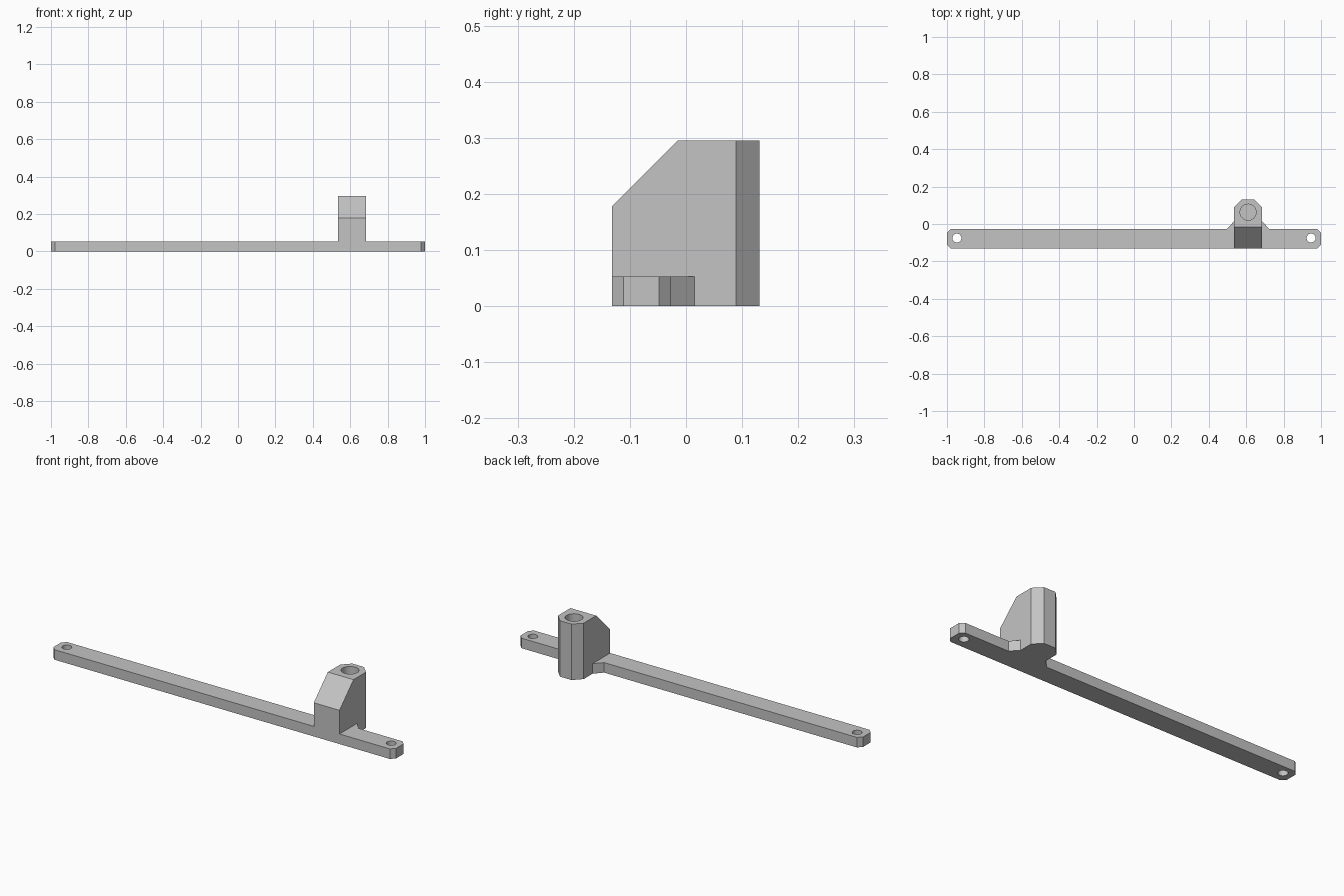
import bpy, bmesh, math
from mathutils import Vector

if "Cube" in bpy.data.objects:
    bpy.data.objects.remove(bpy.data.objects["Cube"])

grey = bpy.data.materials.new("plain grey")
grey.diffuse_color = (0.55, 0.55, 0.55, 1)
grey.use_nodes = True
grey.node_tree.nodes["Principled BSDF"].inputs["Base Color"].default_value = grey.diffuse_color

F, B = -0.132, -0.027      # front and back edges of the bar
T, H = 0.053, 0.295        # bar thickness, block height
CX, HW = 0.61, 0.075       # block centre and half width


def make_object(name, bm):
    bmesh.ops.recalc_face_normals(bm, faces=bm.faces)
    me = bpy.data.meshes.new(name)
    bm.to_mesh(me)
    bm.free()
    me.materials.append(grey)
    ob = bpy.data.objects.new(name, me)
    bpy.context.collection.objects.link(ob)
    return ob


def prism(outline, z0, z1):
    """Closed solid from a plan outline."""
    bm = bmesh.new()
    face = bm.faces.new([bm.verts.new((x, y, z0)) for x, y in outline])
    top = bmesh.ops.extrude_face_region(bm, geom=[face])["geom"]
    verts = [g for g in top if isinstance(g, bmesh.types.BMVert)]
    bmesh.ops.translate(bm, verts=verts, vec=(0, 0, z1 - z0))
    return bm


def circle(cx, cy, r, n=32):
    return [(cx + r * math.cos(2 * math.pi * i / n),
             cy + r * math.sin(2 * math.pi * i / n)) for i in range(n)]


def combine(target, other, operation):
    """Apply a boolean and remove the helper."""
    mod = target.modifiers.new(operation.lower(), 'BOOLEAN')
    mod.operation, mod.solver, mod.object = operation, 'EXACT', other
    bpy.context.view_layer.objects.active = target
    bpy.ops.object.modifier_apply(modifier=mod.name)
    bpy.data.objects.remove(other)


# Mounting bar with clipped ends and two flared gussets behind it
c, g = 0.021, 0.042
bar = make_object("mounting_bracket", prism([
    (-1 + c, F), (1 - c, F), (1, F + c), (1, B - c), (1 - c, B),
    (CX + HW + g - 0.004, B), (CX + HW, 0.015), (CX - HW, 0.015),
    (CX - HW - g + 0.004, B), (-1 + c, B), (-1, B - c), (-1, F + c)], 0, T))

# Socket block with clipped rear corners and a sloped front top
bm = prism([(CX - HW, F), (CX + HW, F), (CX + HW, 0.089), (CX + 0.034, 0.131),
            (CX - 0.034, 0.131), (CX - HW, 0.089)], 0, H)
cut = bmesh.ops.bisect_plane(bm, geom=bm.verts[:] + bm.edges[:] + bm.faces[:],
                             plane_co=Vector((0, F, 0.178)),
                             plane_no=Vector((0, -1, 1)), clear_outer=True)
edges = [e for e in cut["geom_cut"] if isinstance(e, bmesh.types.BMEdge)]
bmesh.ops.contextual_create(bm, geom=edges)
combine(bar, make_object("socket_block", bm), 'UNION')

# Blind socket in the block, and a through hole at each end of the bar
combine(bar, make_object("socket_cutter",
                         prism(circle(CX, 0.063, 0.043), T, H + 0.1)), 'DIFFERENCE')
for x in (-0.947, 0.947):
    combine(bar, make_object("hole_cutter",
                             prism(circle(x, -0.075, 0.024), -0.1, T + 0.1)), 'DIFFERENCE')

# Smooth hole walls, crisp corners
bpy.ops.object.select_all(action='DESELECT')
bar.select_set(True)
bpy.context.view_layer.objects.active = bar
bpy.ops.object.shade_smooth_by_angle(angle=math.radians(30))
